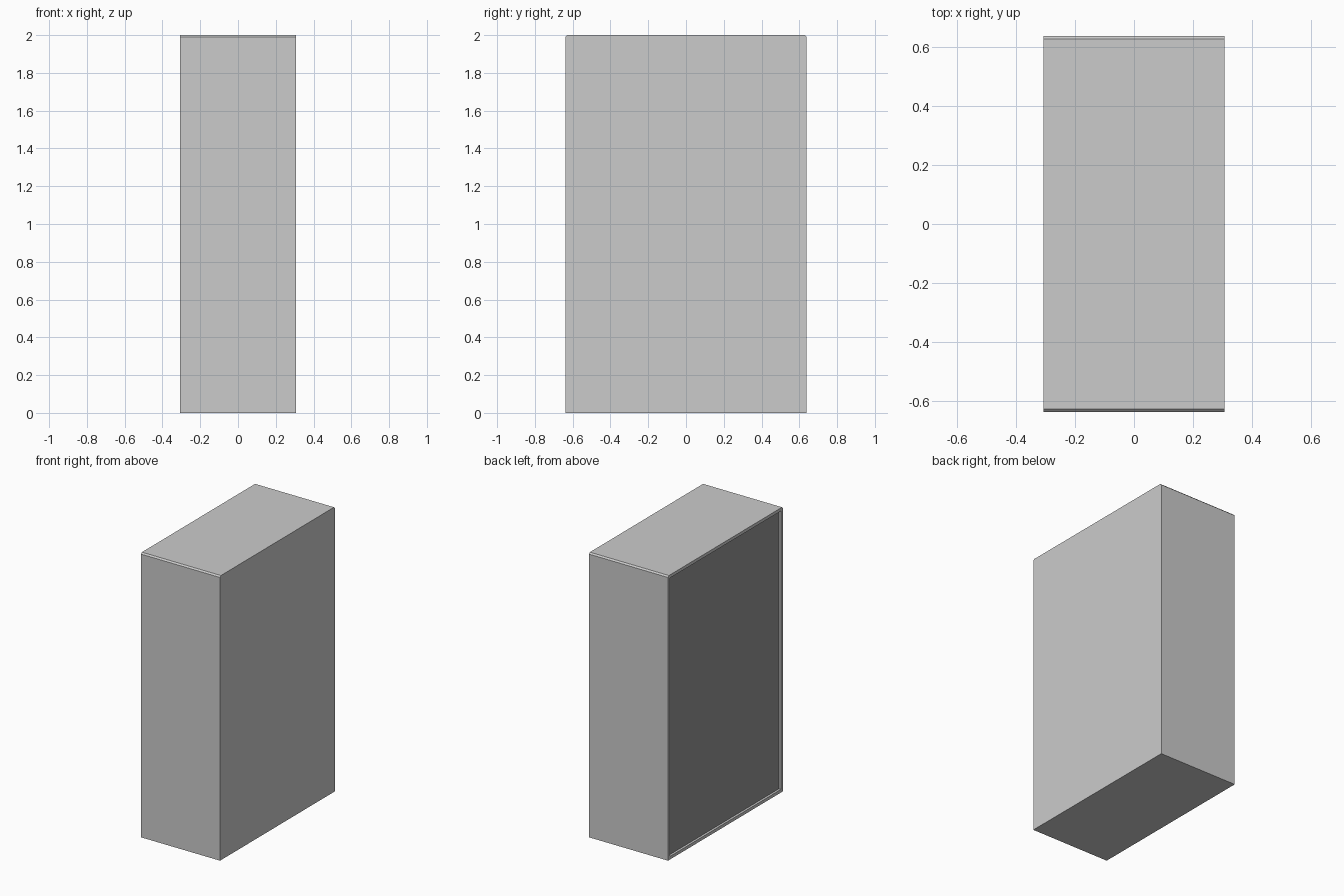
import bpy, bmesh

if "Cube" in bpy.data.objects:
    bpy.data.objects.remove(bpy.data.objects["Cube"])

X, Y, H = 0.307, 0.638, 2.0   # half depth, half width, height
C = 0.01                      # chamfer on the two long top edges
T = 0.022                     # board thickness
BACK = 0.02                   # back panel thickness


def finish(name, bm, mat=None):
    bmesh.ops.recalc_face_normals(bm, faces=bm.faces)
    mesh = bpy.data.meshes.new(name)
    bm.to_mesh(mesh)
    bm.free()
    obj = bpy.data.objects.new(name, mesh)
    bpy.context.collection.objects.link(obj)
    if mat:
        mesh.materials.append(mat)
    return obj


def box(name, x0, x1, y0, y1, z0, z1, mat=None):
    bm = bmesh.new()
    bmesh.ops.create_cube(bm, size=1)
    for v in bm.verts:
        v.co = (x0 if v.co.x < 0 else x1,
                y0 if v.co.y < 0 else y1,
                z0 if v.co.z < 0 else z1)
    return finish(name, bm, mat)


# Outer block: end profile with chamfered top corners, extruded along the depth
profile = [(-Y, 0), (Y, 0), (Y, H - C), (Y - C, H), (C - Y, H), (-Y, H - C)]
bm = bmesh.new()
face = bm.faces.new([bm.verts.new((-X, y, z)) for y, z in profile])
ext = bmesh.ops.extrude_face_region(bm, geom=[face])
for v in ext["geom"]:
    if isinstance(v, bmesh.types.BMVert):
        v.co.x = X
bmesh.ops.recalc_face_normals(bm, faces=bm.faces)

# Open side: inset a rim and push the opening in to the back panel
front = next(f for f in bm.faces if f.normal.x < -0.9)
inner = bmesh.ops.extrude_discrete_faces(bm, faces=[front])["faces"][0]
for v, (y, z) in zip(inner.verts, [(v.co.y, v.co.z) for v in inner.verts]):
    v.co.y = (Y - T) if y > 0 else (T - Y)
    v.co.z = T if z < 1 else H - T
deep = bmesh.ops.extrude_discrete_faces(bm, faces=[inner])["faces"][0]
for v in deep.verts:
    v.co.x = X - BACK
bmesh.ops.remove_doubles(bm, verts=bm.verts, dist=1e-5)
finish("cabinet_carcass", bm)

# Pair of dark doors set slightly into the opening
dark = bpy.data.materials.new("dark_door")
dark.diffuse_color = (0.3, 0.3, 0.3, 1)
dark.use_nodes = True
dark.node_tree.nodes["Principled BSDF"].inputs["Base Color"].default_value = dark.diffuse_color
for name, side in (("door_left", -1), ("door_right", 1)):
    y0, y1 = sorted((side * 0.001, side * (Y - T)))
    box(name, -X + 0.016, -X + 0.034, y0, y1, T, H - T, dark)
